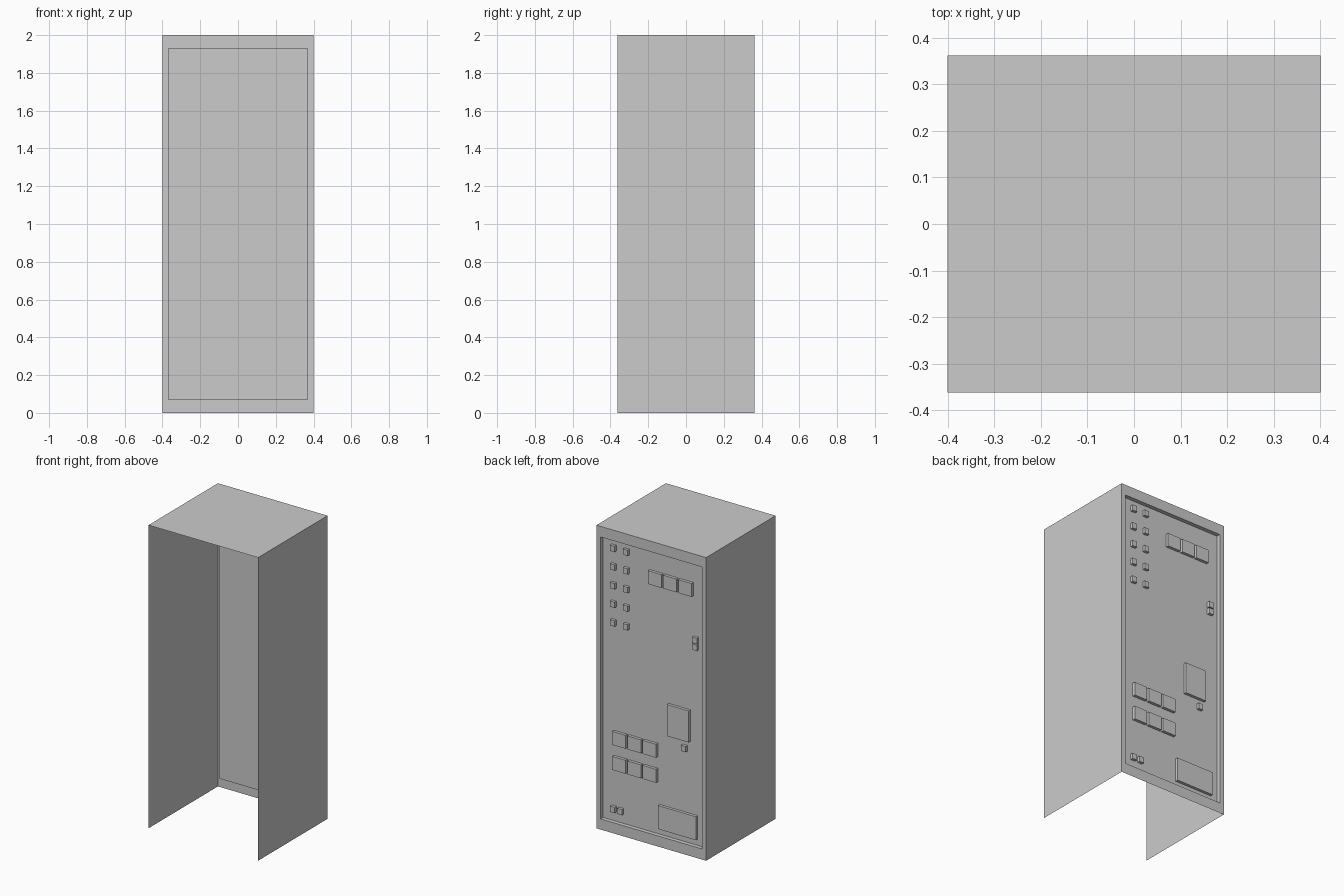
import bpy
import bmesh
from mathutils import Matrix

cube = bpy.data.objects.get("Cube")
if cube:
    bpy.data.objects.remove(cube, do_unlink=True)

HX, HY, TOP = 0.4, 0.362, 2.0      # cabinet half width, half depth, height
PANEL_Y, FACE_Y = 0.335, 0.354     # recessed panel and raised fitting faces

grey = bpy.data.materials.new("plain_grey")
grey.use_nodes = True
colour = (0.6, 0.6, 0.6, 1)
grey.diffuse_color = colour
grey.node_tree.nodes["Principled BSDF"].inputs["Base Color"].default_value = colour


def finish(name, bm):
    mesh = bpy.data.meshes.new(name)
    bm.to_mesh(mesh)
    bm.free()
    mesh.materials.append(grey)
    obj = bpy.data.objects.new(name, mesh)
    bpy.context.collection.objects.link(obj)
    return obj


def fitting(name, x0, x1, z0, z1):
    """Raised block on the recessed panel, open where it meets the panel."""
    bm = bmesh.new()
    size = (x1 - x0, FACE_Y - PANEL_Y, z1 - z0)
    centre = ((x0 + x1) / 2, (FACE_Y + PANEL_Y) / 2, (z0 + z1) / 2)
    bmesh.ops.create_cube(bm, size=1, matrix=Matrix.Translation(centre) @ Matrix.Diagonal((*size, 1)))
    bm.normal_update()
    hidden = [f for f in bm.faces if f.normal.y < -0.5]
    bmesh.ops.delete(bm, geom=hidden, context='FACES')
    return finish(name, bm)


def button(name, x, z):
    fitting(name, x - 0.017, x + 0.017, z - 0.019, z + 0.019)


def window_row(name, x0, x1, z0, z1, count=3, gap=0.014):
    pitch = (x1 - x0 + gap) / count
    for i in range(count):
        left = x0 + i * pitch
        fitting(f"{name}_{i + 1}", left, left + pitch - gap, z0, z1)


# Cabinet shell: thin walls, open at the front and underneath
bm = bmesh.new()
bmesh.ops.create_cube(bm, size=1, matrix=Matrix.Translation((0, 0, TOP / 2))
                      @ Matrix.Diagonal((2 * HX, 2 * HY, TOP, 1)))
bm.normal_update()
bmesh.ops.delete(bm, geom=[f for f in bm.faces if f.normal.y < -0.5 or f.normal.z < -0.5],
                 context='FACES')

# Back frame with a recessed panel
back = next(f for f in bm.faces if f.normal.y > 0.5)
bmesh.ops.inset_individual(bm, faces=[back], thickness=0.043)
for v in back.verts:
    v.co.z = 0.07 if v.co.z < 1 else 1.93
bmesh.ops.inset_individual(bm, faces=[back], thickness=0)
for v in back.verts:
    v.co.y = PANEL_Y
finish("cabinet_shell", bm)

# Two columns of small buttons
for row in range(5):
    for side, x in (("left", 0.29), ("right", 0.195)):
        button(f"{side}_button_{row + 1}", x, 1.872 - row * 0.123)

# Stacked pair, lone button and bottom pair
button("upper_side_button", -0.31, 1.425)
button("lower_side_button", -0.31, 1.38)
button("lock_button", -0.228, 0.69)
button("bottom_button_left", 0.29, 0.15)
button("bottom_button_right", 0.237, 0.15)

# Rows of three windows
window_row("top_window", -0.288, 0.029, 1.708, 1.796)
window_row("middle_window", -0.029, 0.291, 0.577, 0.666)
window_row("lower_window", -0.029, 0.291, 0.412, 0.501)

# Large plates
fitting("payment_plate", -0.267, -0.109, 0.742, 0.95)
fitting("tray_plate", -0.32, -0.044, 0.111, 0.266)
